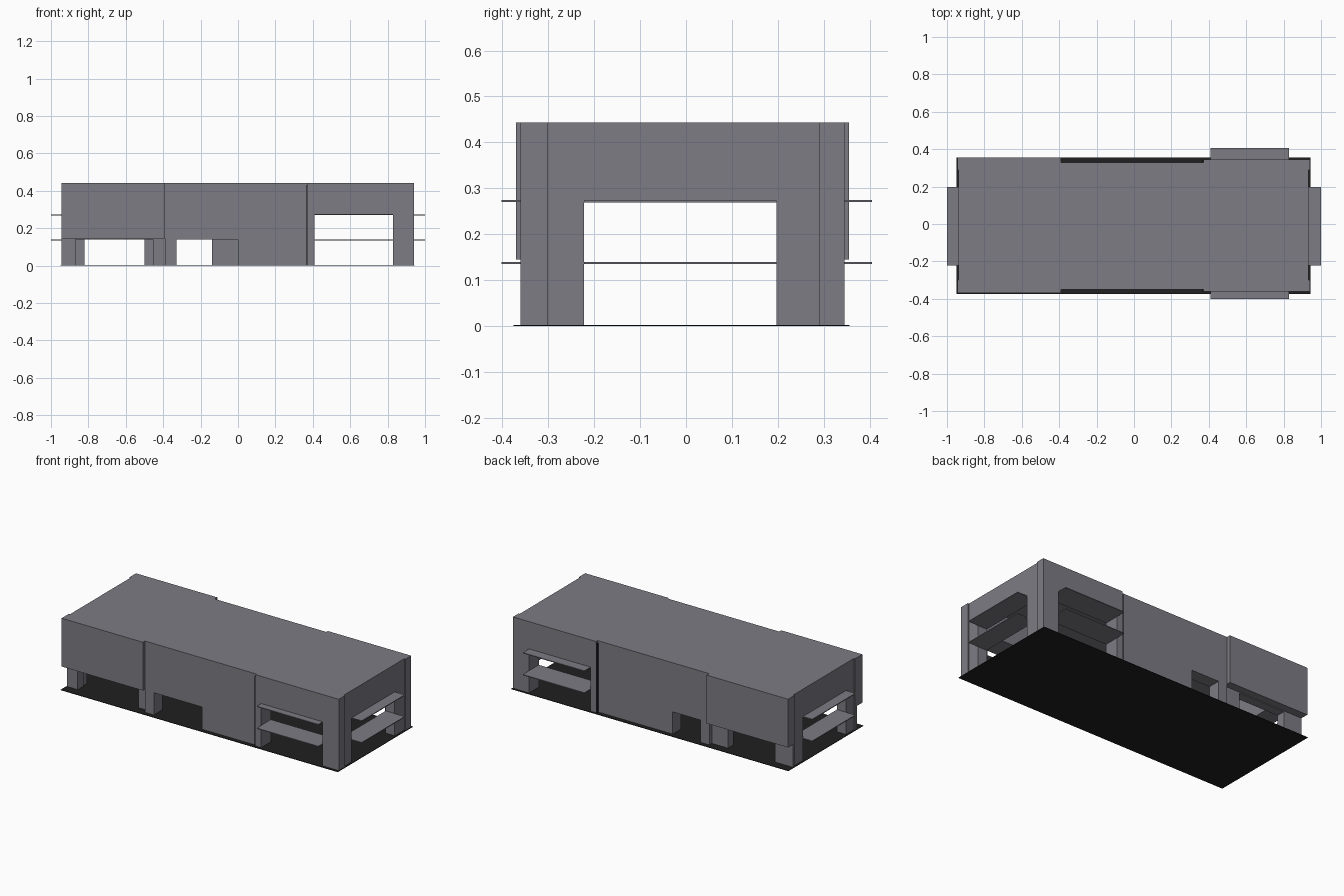
import bpy, bmesh
from mathutils import Vector

cube = bpy.data.objects.get("Cube")
if cube:
    bpy.data.objects.remove(cube)


def make_material(name, rgb):
    m = bpy.data.materials.new(name)
    m.use_nodes = True
    m.diffuse_color = (*rgb, 1)
    m.node_tree.nodes["Principled BSDF"].inputs["Base Color"].default_value = (*rgb, 1)
    return m


GREY = make_material("wall grey", (0.2, 0.2, 0.23))
DARK = make_material("floor black", (0.014, 0.014, 0.014))


def prism(name, pts, push, mat):
    """Extrude a closed flat outline along a vector."""
    bm = bmesh.new()
    face = bm.faces.new([bm.verts.new(p) for p in pts])
    ext = bmesh.ops.extrude_face_region(bm, geom=[face])
    moved = [v for v in ext["geom"] if isinstance(v, bmesh.types.BMVert)]
    bmesh.ops.translate(bm, verts=moved, vec=Vector(push))
    bmesh.ops.recalc_face_normals(bm, faces=bm.faces)
    me = bpy.data.meshes.new(name)
    bm.to_mesh(me)
    bm.free()
    me.materials.append(mat)
    ob = bpy.data.objects.new(name, me)
    bpy.context.collection.objects.link(ob)
    return ob


def box(name, x, y, z, mat=GREY):
    pts = [(x[0], y[0], z[0]), (x[1], y[0], z[0]), (x[1], y[1], z[0]), (x[0], y[1], z[0])]
    return prism(name, pts, (0, 0, z[1] - z[0]), mat)


def wall(name, axis, span, gap, gap_top, depth, top):
    """Wall with a ground-level opening; axis is the direction it runs along."""
    outline = [(span[0], FLOOR), (gap[0], FLOOR), (gap[0], gap_top), (gap[1], gap_top),
               (gap[1], FLOOR), (span[1], FLOOR), (span[1], top), (span[0], top)]
    d, t = depth[0], depth[1] - depth[0]
    if axis == "x":
        return prism(name, [(a, d, z) for a, z in outline], (0, t, 0), GREY)
    return prism(name, [(d, a, z) for a, z in outline], (t, 0, 0), GREY)


FLOOR, EAVE, TOP = 0.003, 0.43, 0.443
X_L, X_R = -0.945, 0.94          # outer corners
E_L, E_R = -0.937, 0.932         # recessed end walls
S_L, S_R = -0.39, 0.372          # steps between wings and centre
LOW = 0.145                      # underside of the overhang

# Floor plate
box("floor", (-0.948, 0.944), (-0.375, 0.356), (0, FLOOR), DARK)

# Each long side: outer planes of the wings, inner plane and door openings
sides = {
    "front": dict(left=-0.37, low=-0.32, mid=-0.35, right=-0.36, inner=-0.265, end=-0.30,
                  low_gap=(-0.87, -0.455), door=(-0.33, 0.0), lip=-0.402),
    "back": dict(left=0.355, low=0.305, mid=0.33, right=0.345, inner=0.25, end=0.29,
                 low_gap=(-0.82, -0.50), door=(-0.33, -0.14), lip=0.405),
}
WINDOW = (0.41, 0.83)
for side, s in sides.items():
    inner = s["inner"]
    box(side + "_overhang", (E_L, S_L), (s["left"], inner), (LOW, EAVE))
    wall(side + "_lower_wall", "x", (E_L, S_L), s["low_gap"], 0.14, (s["low"], inner), LOW)
    wall(side + "_centre_wall", "x", (S_L, S_R - 0.007), s["door"], 0.14, (s["mid"], inner), EAVE)
    wall(side + "_hall_wall", "x", (S_R, E_R), WINDOW, 0.275, (s["right"], inner), EAVE)
    box(side + "_joint", (S_R - 0.007, S_R), (s["right"], inner), (FLOOR, EAVE), DARK)
    # Corner strips standing proud of the end walls
    box(side + "_corner_right", (E_R, X_R), (s["right"], s["end"]), (FLOOR, EAVE))
    box(side + "_corner_left_upper", (X_L, E_L), (s["left"], s["end"]), (LOW, EAVE))
    box(side + "_corner_left_lower", (X_L, E_L), (s["low"], s["end"]), (FLOOR, LOW))
    # Counter and canopy in the wide opening
    for part, z in (("counter", 0.135), ("canopy", 0.27)):
        box(side + "_" + part, WINDOW, (s["lip"], inner), (z, z + 0.005))

# End walls with counters and canopies
END_GAP = (-0.222, 0.197)
f, b = sides["front"], sides["back"]
for end, face, inner, lip in (("left", E_L, -0.875, -1.0), ("right", E_R, 0.87, 1.0)):
    wall(end + "_end_wall", "y", (f["inner"], b["inner"]), END_GAP, 0.272, (face, inner), EAVE)
    for part, z in (("counter", 0.135), ("canopy", 0.269)):
        box(end + "_end_" + part, (inner, lip), END_GAP, (z, z + 0.005))
    # Fill between the end wall and the corner strips
    for side, s in sides.items():
        box(end + "_" + side + "_pier", (face, inner), (s["end"], s["inner"]), (FLOOR, EAVE))

# Roof slab following the stepped plan
outline = [(X_L, f["left"]), (S_L, f["left"]), (S_L, f["mid"]), (S_R, f["mid"]),
           (S_R, f["right"]), (X_R, f["right"]), (X_R, f["end"]), (E_R, f["end"]),
           (E_R, b["end"]), (X_R, b["end"]), (X_R, b["right"]), (S_R, b["right"]),
           (S_R, b["mid"]), (S_L, b["mid"]), (S_L, b["left"]), (X_L, b["left"]),
           (X_L, b["end"]), (E_L, b["end"]), (E_L, f["end"]), (X_L, f["end"])]
prism("roof", [(x, y, EAVE) for x, y in outline], (0, 0, TOP - EAVE), GREY)
